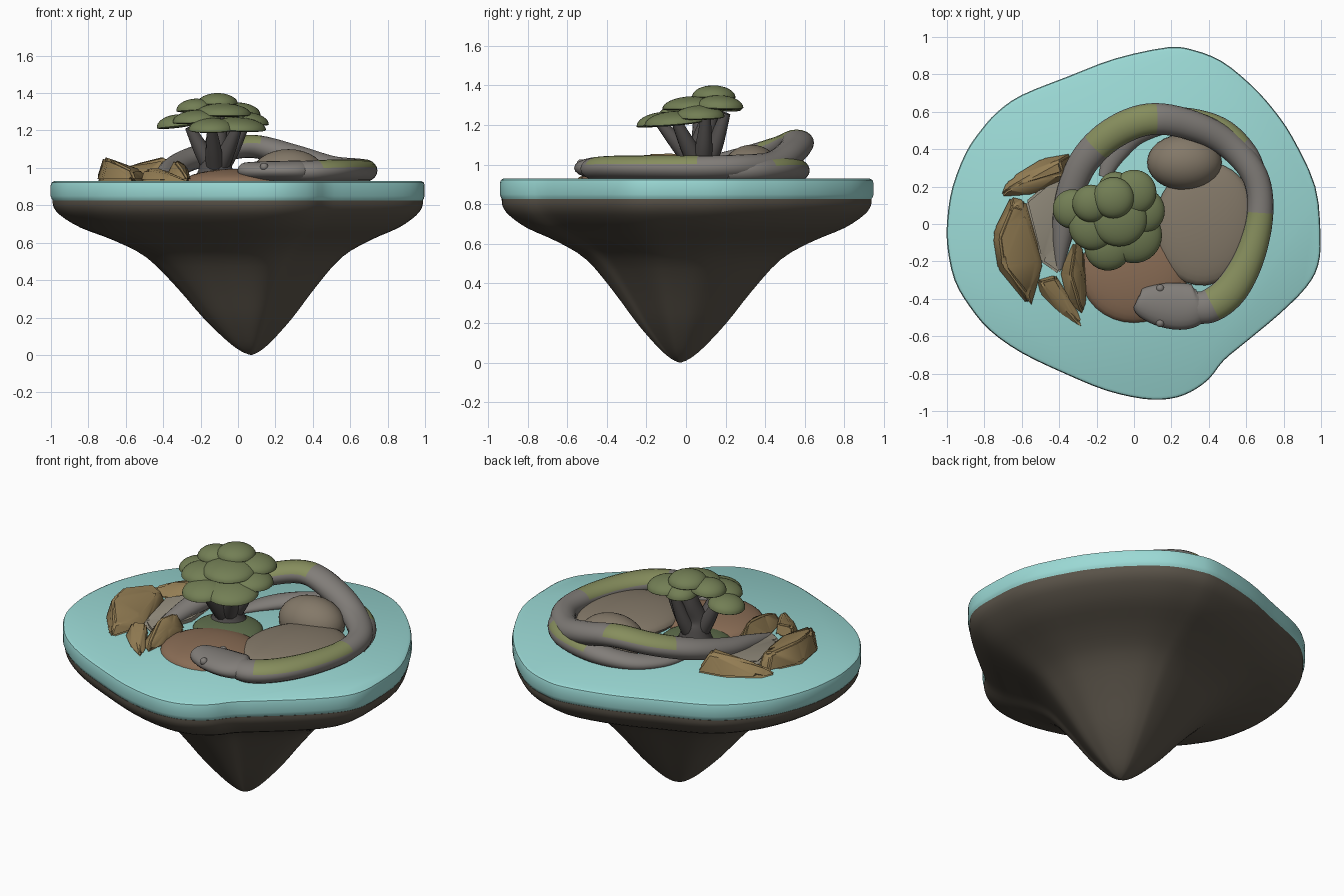
import bpy, bmesh, math
from mathutils import Vector, Matrix

mats = {}
COLORS = {"water": (0.33, 0.70, 0.67), "earth": (0.10, 0.085, 0.065), "stone": (0.22, 0.205, 0.19),
          "moss": (0.24, 0.27, 0.11), "leaf": (0.17, 0.21, 0.09), "bark": (0.085, 0.078, 0.075),
          "ochre": (0.30, 0.21, 0.09), "clay": (0.25, 0.15, 0.09), "taupe": (0.23, 0.19, 0.14),
          "grass": (0.11, 0.15, 0.07), "pale": (0.30, 0.27, 0.21)}
for k, c in COLORS.items():
    mats[k] = bpy.data.materials.new(k)
    mats[k].diffuse_color = (*c, 1)

def finish(bm, name, *mat, angle=40):
    bmesh.ops.recalc_face_normals(bm, faces=bm.faces)
    me = bpy.data.meshes.new(name)
    bm.to_mesh(me)
    bm.free()
    ob = bpy.data.objects.new(name, me)
    bpy.context.collection.objects.link(ob)
    for m in mat:
        me.materials.append(mats[m])
    bpy.ops.object.select_all(action='DESELECT')
    ob.select_set(True)
    bpy.context.view_layer.objects.active = ob
    bpy.ops.object.shade_smooth_by_angle(angle=math.radians(angle))
    return ob

def catmull(p, n, closed=False):
    p = [Vector(v) for v in p]
    out, L = [], len(p)
    get = (lambda i: p[i % L]) if closed else (lambda i: p[min(max(i, 0), L - 1)])
    for i in range(L if closed else L - 1):
        a, b, c, d = (get(i + k) for k in (-1, 0, 1, 2))
        for j in range(n):
            t = j / n
            out.append(0.5 * (2*b + (c - a)*t + (2*a - 5*b + 4*c - d)*t*t + (3*b - a - 3*c + d)*t**3))
    return out if closed else out + [p[-1]]

def loft(rings):
    bm = bmesh.new()
    vs = [[bm.verts.new(v) for v in r] for r in rings]
    n = len(vs[0])
    for a, b in zip(vs, vs[1:]):
        for i in range(n):
            bm.faces.new((a[i], a[(i+1) % n], b[(i+1) % n], b[i]))
    bm.faces.new(vs[0])
    bm.faces.new(vs[-1])
    return bm

def tube(name, pts, mat, sides=20, n=6, moss=()):
    """pts: x, y, z, half width, half height; moss: fractions of length that carry a mossy top"""
    path = catmull([Vector(p) for p in pts], n)
    rings = []
    for i, p in enumerate(path):
        t = (path[min(i+1, len(path)-1)] - path[max(i-1, 0)]).to_3d().normalized()
        ref = Vector((0, 0, 1)) if abs(t.z) < 0.8 else Vector((0, 1, 0))
        s = t.cross(ref).normalized()
        u = s.cross(t)
        rings.append([Vector(p[:3]) + s*p[3]*math.cos(a) + u*p[4]*math.sin(a)
                      for a in (2*math.pi*k/sides for k in range(sides))])
    bm = loft(rings)
    bm.faces.ensure_lookup_table()
    for f in range((len(path)-1)*sides):
        frac, k = (f // sides) / (len(path)-1), f % sides
        if any(a <= frac < b for a, b in moss) and 1 <= k < sides//2 - 1:
            bm.faces[f].material_index = 1
    return finish(bm, name, mat, "moss")

def dome(name, loc, size, mat, rot=(0, 0, 0), flat=False):
    bm = bmesh.new()
    bmesh.ops.create_uvsphere(bm, u_segments=32, v_segments=16, radius=1)
    if flat:  # flattened underside
        for v in bm.verts:
            if v.co.z < 0:
                v.co.z *= 0.2
    m = Matrix.Translation(loc)
    for a, ax in zip(rot, "XYZ"):
        m = m @ Matrix.Rotation(a, 4, ax)
    bm.transform(m @ Matrix.Diagonal((*size, 1)))
    return finish(bm, name, mat)

def shard(name, pts, mat, bevel=0.012):
    bm = bmesh.new()
    for p in pts:
        bm.verts.new(p)
    r = bmesh.ops.convex_hull(bm, input=bm.verts)
    bmesh.ops.delete(bm, geom=[v for v in bm.verts if not v.link_faces], context='VERTS')
    bmesh.ops.bevel(bm, geom=list(bm.edges), offset=bevel, segments=2, affect='EDGES')
    return finish(bm, name, mat, angle=50)

# island outline shared by the water and the rock below
outline = catmull([(.18, .945), (.32, .93), (.47, .87), (.62, .75), (.74, .62), (.85, .46), (.97, .2),
                   (.997, -.06), (.985, -.22), (.92, -.34), (.78, -.48), (.6, -.63), (.48, -.73), (.4, -.83),
                   (.3, -.9), (.19, -.935), (.05, -.935), (-.15, -.89), (-.37, -.8), (-.6, -.69), (-.77, -.57),
                   (-.88, -.44), (-.96, -.3), (-.998, -.12), (-.998, .03), (-.97, .2), (-.9, .38), (-.82, .5),
                   (-.73, .6), (-.6, .69), (-.35, .79), (-.1, .885)], 3, True)

def island_ring(s, z):
    k = 1 - s  # slides toward the off-centre tip
    return [(p.x*s + .07*k, p.y*s - .03*k, z) for p in outline]

finish(loft([island_ring(s, z) for s, z in ((.985, .82), (.995, .835), (1, .85), (1, .905), (.995, .922), (.98, .93))]),
       "water_slab", "water")
prof = catmull([(.99, .825), (.985, .79), (.95, .745), (.85, .68), (.68, .61), (.52, .52), (.37, .36),
                (.24, .2), (.12, .075), (.05, .02), (.004, 0)], 3)
finish(loft([island_ring(s, z) for s, z in prof]), "rock_underside", "earth")

# serpent body, lower coil and head
tube("serpent_body", [(.30, -.44, .98, .08, .055), (.40, -.44, .98, .09, .06), (.52, -.35, .985, .09, .06),
                      (.62, -.17, .985, .08, .06), (.675, .06, .985, .07, .06), (.645, .26, .99, .07, .06),
                      (.5, .43, 1.0, .075, .065), (.3, .53, 1.06, .08, .065), (.08, .56, 1.115, .085, .062),
                      (-.12, .48, 1.085, .085, .06), (-.27, .33, 1.04, .08, .06), (-.355, .12, .99, .07, .055),
                      (-.385, -.08, .955, .05, .045), (-.4, -.24, .935, .02, .02)],
     "stone", moss=((.08, .30), (.60, .73)))
tube("serpent_lower_coil", [(.66, .2, .96, .06, .05), (.6, .36, .97, .07, .06), (.45, .5, .98, .075, .06),
                            (.22, .555, .97, .07, .055), (.02, .5, .95, .07, .045), (-.1, .38, .94, .06, .035),
                            (-.16, .25, .935, .03, .02)], "stone", moss=((.2, .46),))
tube("serpent_head", [(.015, -.41, .985, .03, .025), (.03, -.415, .985, .07, .042), (.09, -.425, .983, .1, .05),
                      (.17, -.435, .983, .12, .053), (.26, -.44, .983, .125, .055), (.33, -.43, .983, .11, .056),
                      (.36, -.42, .983, .075, .045)], "stone")
for y in (-.345, -.53):
    dome("serpent_eye", (.14, y, 1.005), (.022, .022, .022), "stone")

# mounds of ground
dome("clay_mound", (.0, -.26, .925), (.29, .27, .07), "clay")
dome("grass_mound", (-.09, .03, .925), (.2, .19, .055), "grass")
dome("taupe_plateau", (.38, .0, .95), (.27, .33, .065), "taupe", rot=(0, 0, -.15))
dome("taupe_hill", (.27, .33, .96), (.2, .15, .14), "taupe")
shard("pale_ledge", [(x, y, z) for x, y, h in ((-.58, .12, .96), (-.34, .32, .99), (-.3, .0, .97), (-.4, -.27, .95),
                     (-.5, -.2, .96)) for z in (.92, h)], "pale")

# ochre shards
shard("shard_west", [(-.66, .15, .93), (-.76, -.05, .93), (-.73, -.24, .93), (-.55, -.46, .93), (-.48, -.22, .93),
                     (-.58, .13, .93), (-.72, -.07, 1.06), (-.7, -.22, 1.055), (-.65, .1, 1.03),
                     (-.52, -.2, .99), (-.58, .08, 1.01), (-.57, -.38, .99)], "ochre")
shard("shard_north", [(-.72, .14, .93), (-.68, .24, .93), (-.5, .35, .93), (-.33, .38, .93), (-.36, .22, .93),
                      (-.55, .15, .93), (-.6, .23, 1.01), (-.4, .34, 1.06), (-.38, .27, 1.055), (-.68, .18, .98)], "ochre")
shard("shard_inner", [(-.32, -.09, .93), (-.4, -.25, .93), (-.36, -.42, .93), (-.26, -.5, .93), (-.27, -.12, .93),
                      (-.25, -.35, .93), (-.32, -.14, 1.04), (-.34, -.27, 1.045), (-.29, -.44, .98),
                      (-.27, -.25, 1.01)], "ochre")
shard("shard_south", [(-.52, -.3, .93), (-.5, -.38, .93), (-.4, -.48, .93), (-.26, -.57, .93), (-.3, -.46, .93),
                      (-.42, -.27, .93), (-.5, -.31, .995), (-.42, -.29, 1.0), (-.36, -.46, .97)], "ochre", .008)

# tree trunk and branches
tube("trunk", [(-.12, .08, .94, .12, .12), (-.12, .08, .98, .095, .09), (-.12, .08, 1.04, .08, .075),
               (-.12, .08, 1.1, .065, .06), (-.11, .11, 1.2, .05, .05), (-.11, .13, 1.33, .03, .03)], "bark")
for x, y, z in ((-.26, .06, 1.22), (.04, .1, 1.24), (-.14, -.13, 1.21), (.0, -.05, 1.22), (-.06, .2, 1.26)):
    tube("branch", [(-.12 + (x+.12)*.15, .08 + (y-.08)*.15, 1.0, .05, .05),
                    (-.12 + (x+.12)*.55, .08 + (y-.08)*.55, 1.1, .042, .042), (x, y, z, .025, .025)], "bark", 12)

# layered canopy
for x, y, z, r in ((-.11, .14, 1.34, .11), (-.23, .11, 1.31, .10), (0, .17, 1.29, .12), (-.33, .08, 1.225, .105),
                   (-.14, -.125, 1.205, .125), (.0, -.06, 1.21, .15), (-.22, -.01, 1.25, .13), (.04, .07, 1.24, .125),
                   (-.08, .03, 1.285, .15), (-.1, .19, 1.28, .09)):
    dome("leaf_pad", (x, y, z), (r, r, .06), "leaf", rot=((.1 - y)*.5, (x + .1)*.5, 0), flat=True)
